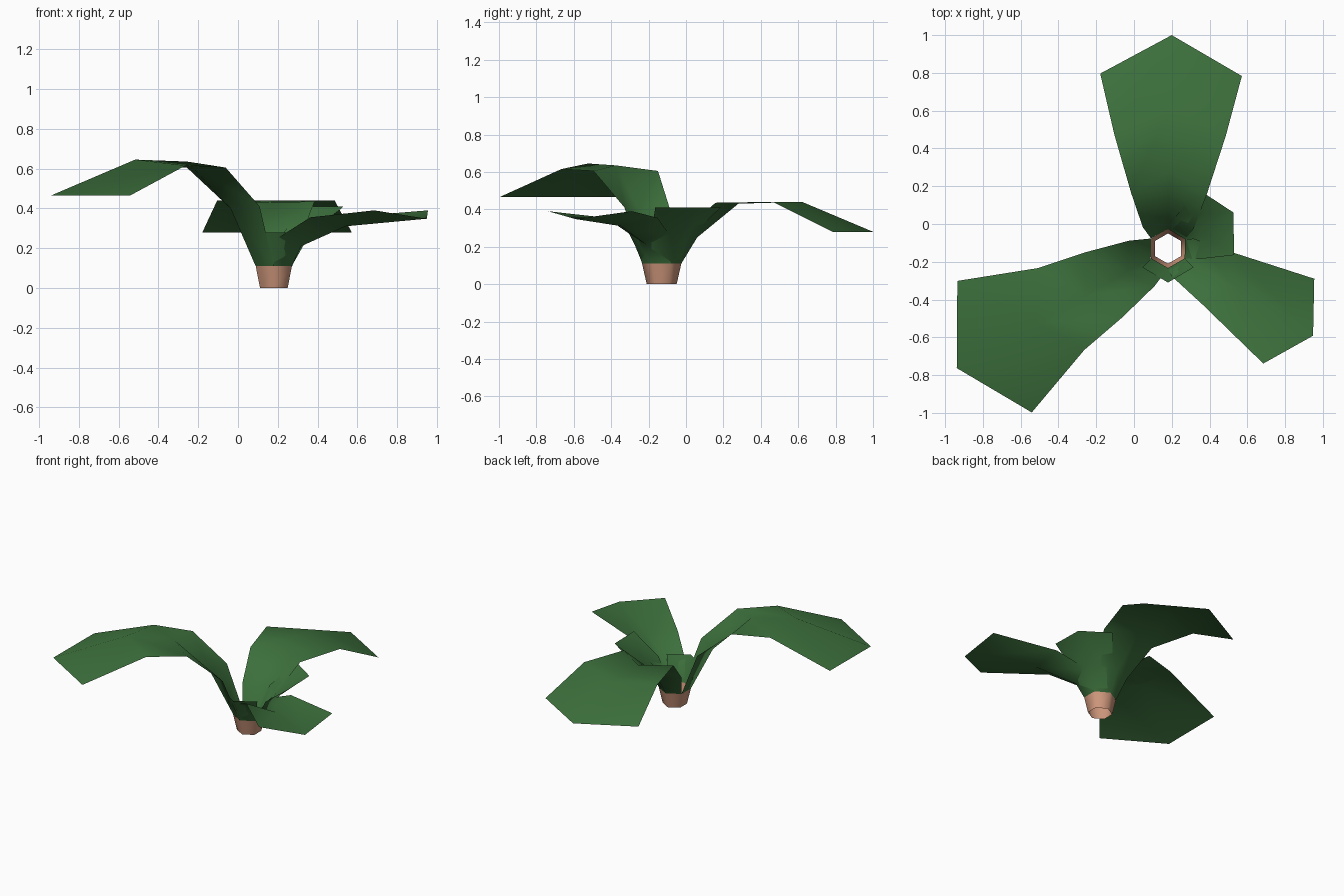
import bpy
import math

if "Cube" in bpy.data.objects:
    bpy.data.objects.remove(bpy.data.objects["Cube"])

CX, CY = 0.18, -0.13      # plant axis
RIM_Z, RIM_R, FOOT_R = 0.11, 0.105, 0.08


def material(name, rgb):
    m = bpy.data.materials.new(name)
    m.diffuse_color = (*rgb, 1)
    m.use_nodes = True
    m.node_tree.nodes["Principled BSDF"].inputs["Base Color"].default_value = m.diffuse_color
    return m


GREEN = material("leaf green", (0.045, 0.16, 0.045))
CLAY = material("stem clay", (0.62, 0.31, 0.2))


def add_mesh(name, verts, faces, mat):
    me = bpy.data.meshes.new(name)
    me.from_pydata(verts, [], faces)
    me.materials.append(mat)
    me.polygons.foreach_set("use_smooth", [True] * len(me.polygons))
    me.update()
    ob = bpy.data.objects.new(name, me)
    bpy.context.collection.objects.link(ob)
    return ob


def leaf(name, angle, rows, base=RIM_R):
    """rows: (edge distance, spine distance, half width, edge z, spine z)"""
    a = math.radians(angle)
    d, s = (math.cos(a), math.sin(a)), (-math.sin(a), math.cos(a))
    first = (base * 0.5, base, base * 0.866, RIM_Z, RIM_Z)
    verts, faces = [], []
    for edge, spine, half, ez, sz in [first] + rows:
        for along, side, z in ((edge, half, ez), (spine, 0, sz), (edge, -half, ez)):
            verts.append((CX + d[0] * along + s[0] * side,
                          CY + d[1] * along + s[1] * side, z))
    for r in range(len(rows)):
        for c in range(2):
            i = 3 * r + c
            faces.append((i, i + 1, i + 4, i + 3))
    return add_mesh(name, verts, faces, GREEN)


# Open six-sided stem base
verts = []
for r, z in ((FOOT_R, 0), (RIM_R, RIM_Z)):
    for k in range(6):
        t = math.radians(30 + 60 * k)
        verts.append((CX + r * math.cos(t), CY + r * math.sin(t), z))
add_mesh("stem_base", verts,
         [(k, (k + 1) % 6, (k + 1) % 6 + 6, k + 6) for k in range(6)], CLAY)

# Three large outer leaves
leaf("back_leaf", 89, [
    (0.11, 0.19, 0.135, 0.26, 0.25),
    (0.29, 0.41, 0.20, 0.435, 0.43),
    (0.60, 0.75, 0.295, 0.44, 0.44),
    (0.92, 1.13, 0.375, 0.28, 0.28)])
leaf("left_leaf", 209.5, [
    (0.16, 0.25, 0.138, 0.41, 0.40),
    (0.39, 0.50, 0.198, 0.605, 0.635),
    (0.65, 0.80, 0.249, 0.615, 0.645),
    (1.055, 1.285, 0.40, 0.465, 0.465)])
leaf("right_leaf", 329, [
    (0.09, 0.16, 0.115, 0.25, 0.21),
    (0.31, 0.42, 0.16, 0.355, 0.31),
    (0.746, 0.896, 0.262, 0.39, 0.348)])

# Two small inner leaves
leaf("small_right_leaf", 29, [
    (0.12, 0.20, 0.13, 0.27, 0.26),
    (0.29, 0.395, 0.20, 0.41, 0.41)], 0.103)
leaf("small_front_leaf", 270, [
    (0.075, 0.14, 0.11, 0.20, 0.20),
    (0.10, 0.18, 0.135, 0.28, 0.28)], 0.103)
